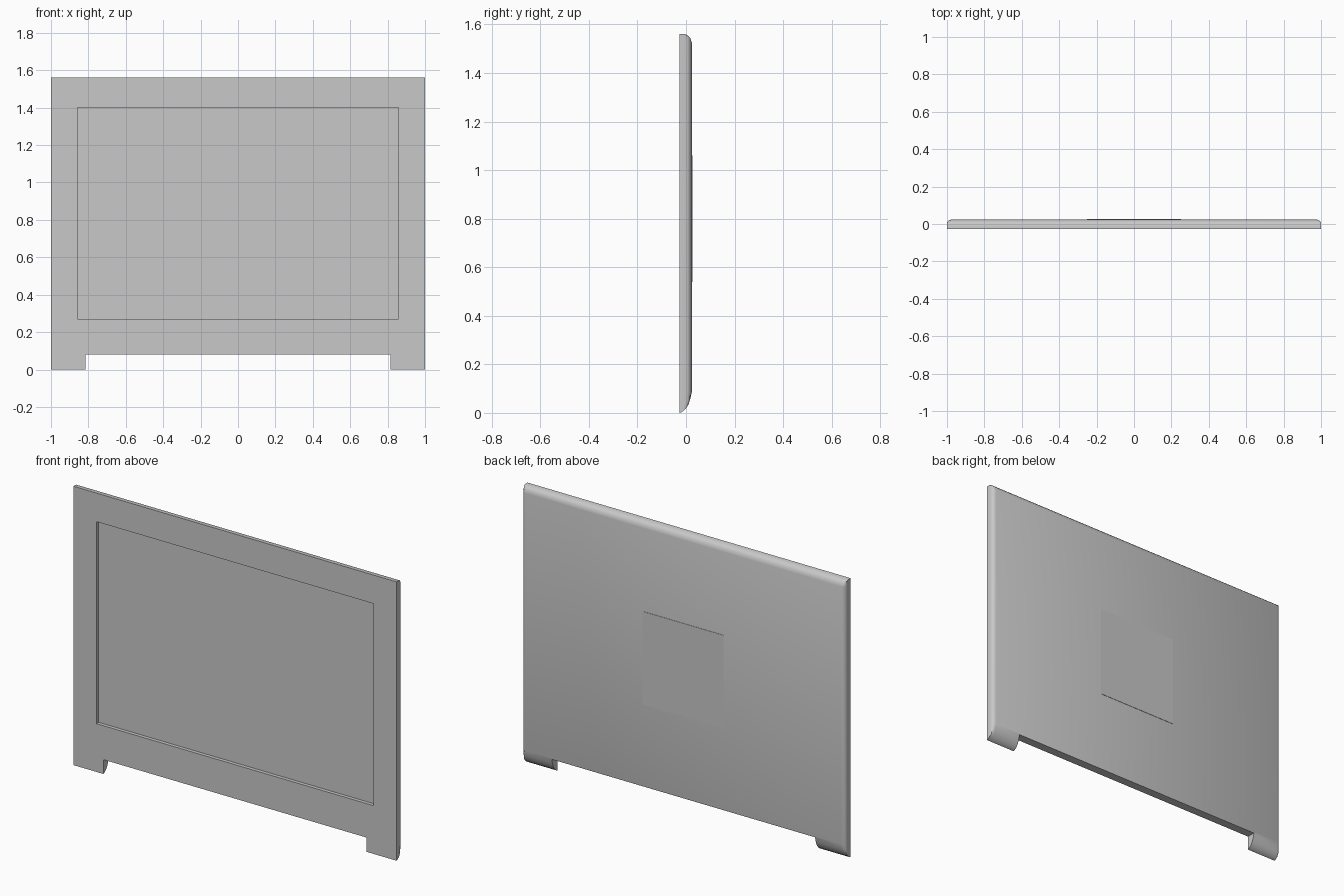
import bpy, bmesh

cube = bpy.data.objects.get("Cube")
if cube:
    bpy.data.objects.remove(cube, do_unlink=True)

grey = bpy.data.materials.new("plain grey")
grey.use_nodes = True
colour = (0.58, 0.58, 0.58, 1)
grey.diffuse_color = colour
grey.node_tree.nodes["Principled BSDF"].inputs["Base Color"].default_value = colour

FRONT, BACK = -0.027, 0.024


def make_object(name, bm):
    bmesh.ops.recalc_face_normals(bm, faces=bm.faces)
    mesh = bpy.data.meshes.new(name)
    bm.to_mesh(mesh)
    bm.free()
    mesh.materials.append(grey)
    obj = bpy.data.objects.new(name, mesh)
    bpy.context.collection.objects.link(obj)
    return obj


def box(name, x, y, z):
    """Box from (min, max) pairs along each axis."""
    bm = bmesh.new()
    bmesh.ops.create_cube(bm, size=1)
    for v in bm.verts:
        for i, (a, b) in enumerate((x, y, z)):
            v.co[i] = b if v.co[i] > 0 else a
    return make_object(name, bm)


def cut(target, cutter):
    mod = target.modifiers.new("cut", 'BOOLEAN')
    mod.operation, mod.solver, mod.object = 'DIFFERENCE', 'EXACT', cutter
    bpy.ops.object.select_all(action='DESELECT')
    bpy.context.view_layer.objects.active = target
    target.select_set(True)
    bpy.ops.object.modifier_apply(modifier=mod.name)
    bpy.data.objects.remove(cutter, do_unlink=True)


# Lid: side profile (y, z) swept across x, thinned toward both rounded side edges
profile = [(FRONT, 0), (-0.018, 0.003), (-0.004, 0.014), (0.008, 0.03),
           (0.017, 0.055), (BACK, 0.085), (BACK, 1.525), (0.018, 1.543),
           (0.009, 1.553), (-0.003, 1.56), (FRONT, 1.56)]
half = [(1.0, 0.003), (0.997, 0.011), (0.99, 0.018), (0.978, BACK)]
sections = [(-x, c) for x, c in half] + half[::-1]

bm = bmesh.new()
rings = [[bm.verts.new((x, min(y, limit), z)) for y, z in profile] for x, limit in sections]
n = len(profile)
for a, b in zip(rings, rings[1:]):
    for i in range(n):
        j = (i + 1) % n
        bm.faces.new((a[i], a[j], b[j], b[i]))
bm.faces.new(rings[0])
bm.faces.new(rings[-1])
lid = make_object("screen_lid", bm)

# Hinge gap between the two feet, then the shallow screen recess
cut(lid, box("hinge_gap_cutter", (-0.815, 0.815), (-0.2, 0.2), (-0.1, 0.08)))
cut(lid, box("screen_cutter", (-0.858, 0.858), (-0.2, FRONT + 0.02), (0.27, 1.4)))

bpy.ops.object.select_all(action='DESELECT')
lid.select_set(True)
bpy.context.view_layer.objects.active = lid
bpy.ops.object.shade_smooth_by_angle(angle=0.6)

# Thin square badge plate on the back
box("back_plate", (-0.25, 0.25), (BACK - 0.003, BACK + 0.002), (0.54, 1.06))
